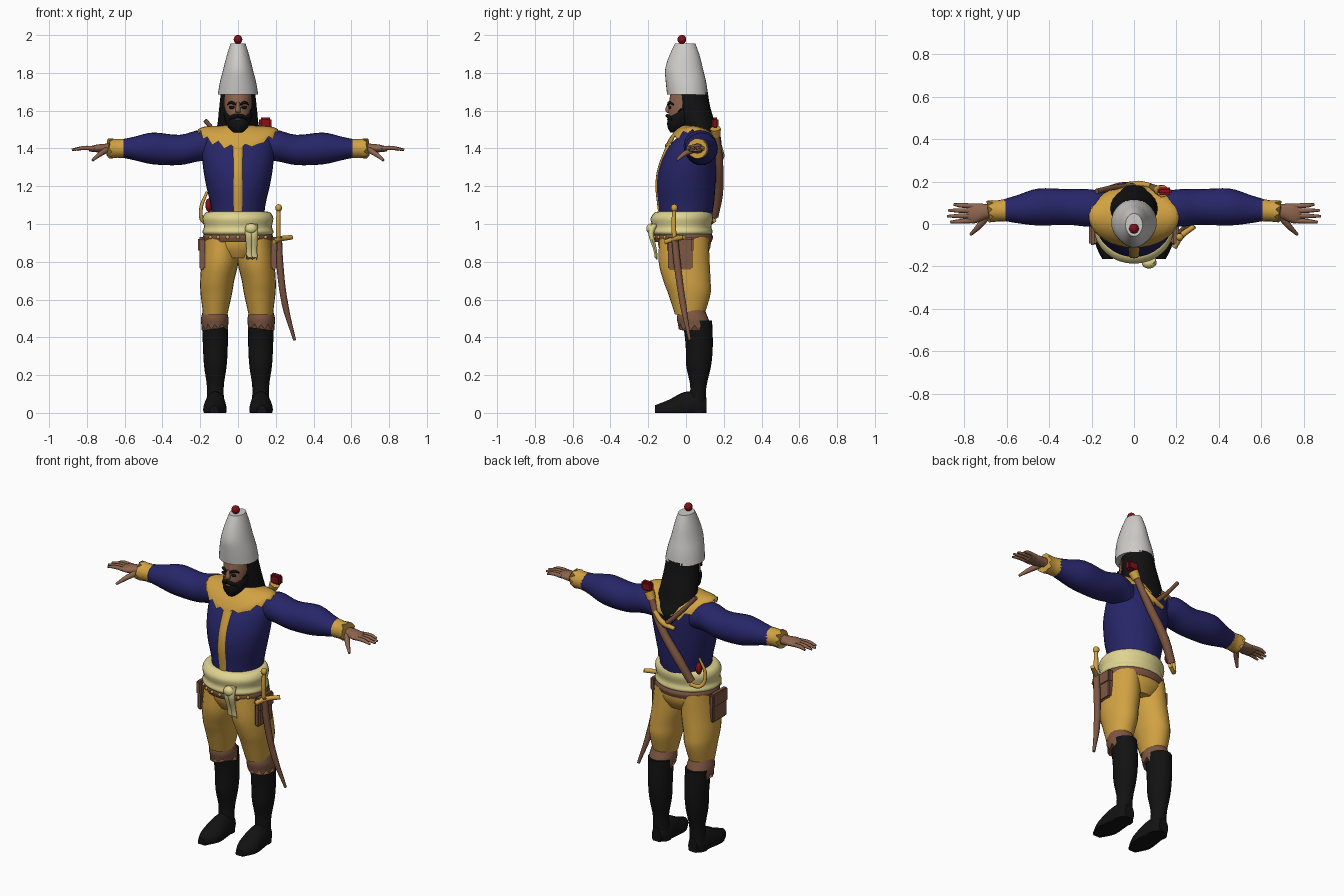
import bpy, bmesh, math
from mathutils import Vector

cube = bpy.data.objects.get("Cube")
if cube:
    bpy.data.objects.remove(cube, do_unlink=True)


def material(name, red, green, blue):
    mat = bpy.data.materials.new(name)
    mat.use_nodes = True
    colour = (red, green, blue, 1)
    mat.diffuse_color = colour
    shader = mat.node_tree.nodes["Principled BSDF"]
    shader.inputs["Base Color"].default_value = colour
    shader.inputs["Roughness"].default_value = .9
    return mat


white = material("off_white", .62, .6, .58)
scarlet = material("dark_red", .22, .006, .009)
navy = material("navy_blue", .02, .019, .14)
gold = material("golden_yellow", .64, .36, .055)
cream = material("pale_cream", .74, .66, .28)
leather = material("brown_leather", .21, .095, .055)
skin = material("tan_skin", .27, .13, .075)
black = material("soft_black", .006, .006, .006)


def finish(obj, mat, mirror):
    bpy.context.collection.objects.link(obj)
    obj.data.materials.append(mat)
    if mirror:
        obj.modifiers.new("mirror", "MIRROR")
    return obj


def mesh_object(name, mat, bm, mirror=False, angle=50):
    bmesh.ops.recalc_face_normals(bm, faces=bm.faces)
    data = bpy.data.meshes.new(name)
    bm.to_mesh(data)
    bm.free()
    obj = finish(bpy.data.objects.new(name, data), mat, mirror)
    bpy.ops.object.select_all(action="DESELECT")
    obj.select_set(True)
    bpy.context.view_layer.objects.active = obj
    bpy.ops.object.shade_smooth_by_angle(angle=math.radians(angle))
    return obj


def smooth_rings(rings, steps):
    """Catmull-Rom interpolation between the given rings."""
    result = []
    last = len(rings) - 1
    for i in range(last):
        a, b, c, d = (rings[max(0, min(last, i + k))] for k in (-1, 0, 1, 2))
        for s in range(steps):
            t = s / steps
            result.append([q + t / 2 * (r - p + t * (2*p - 5*q + 4*r - w + t * (3*(q - r) + w - p)))
                           for p, q, r, w in zip(a, b, c, d)])
    return result + [list(rings[last])]


def loft(name, mat, rings, axis="z", sides=24, steps=4, jag=0, lift=0, cap=True, mirror=False):
    """Skin elliptical rings: two centre values, position on axis, two radii."""
    bm = bmesh.new()
    loops = []
    rows = smooth_rings(rings, steps)
    for row, (ca, cb, along, ra, rb) in enumerate(rows):
        loop = []
        for i in range(sides):
            turn = math.tau * i / sides
            a, b = ca + ra * math.cos(turn), cb + rb * math.sin(turn)
            t = along
            if row == len(rows) - 1:
                t += jag * (i % 2 + math.sin(i * i) / 2)
            x, y, z = {"x": (t, a, b), "y": (a, t, b), "z": (a, b, t)}[axis]
            loop.append(bm.verts.new((x, y, max(0, z + lift * x * x))))
        loops.append(loop)
    for low, high in zip(loops, loops[1:]):
        for i in range(sides):
            j = (i + 1) % sides
            bm.faces.new((low[i], low[j], high[j], high[i]))
    if cap:
        bm.faces.new(loops[0])
        bm.faces.new(loops[-1])
    return mesh_object(name, mat, bm, mirror)


def rod(name, mat, points, radii, mirror=False):
    """Round rod along a smooth path, one radius per point."""
    curve = bpy.data.curves.new(name, "CURVE")
    curve.dimensions = "3D"
    curve.bevel_depth = 1
    curve.bevel_resolution = 2
    curve.resolution_u = 6
    curve.use_fill_caps = True
    spline = curve.splines.new("BEZIER")
    spline.bezier_points.add(len(points) - 1)
    for knot, place, radius in zip(spline.bezier_points, points, radii):
        knot.co = place
        knot.radius = radius
        knot.handle_left_type = knot.handle_right_type = "AUTO"
    return finish(bpy.data.objects.new(name, curve), mat, mirror)


def ball(name, mat, place, size, mirror=False):
    bm = bmesh.new()
    bmesh.ops.create_uvsphere(bm, u_segments=16, v_segments=10, radius=1)
    bmesh.ops.scale(bm, vec=Vector(size), verts=bm.verts)
    bmesh.ops.translate(bm, vec=Vector(place), verts=bm.verts)
    return mesh_object(name, mat, bm, mirror)


def box(name, mat, place, size, mirror=False):
    bm = bmesh.new()
    bmesh.ops.create_cube(bm, size=1)
    bmesh.ops.scale(bm, vec=Vector(size), verts=bm.verts)
    bmesh.ops.translate(bm, vec=Vector(place), verts=bm.verts)
    bmesh.ops.bevel(bm, geom=bm.edges, offset=min(size) / 4, segments=2, affect="EDGES")
    return mesh_object(name, mat, bm, mirror)


# Legs and feet
loft("boots", black, [(.123, .06, .49, .068, .078), (.12, .07, .36, .066, .072), (.12, .067, .25, .06, .066),
                      (.12, .065, .13, .044, .042), (.12, .055, 0, .052, .05)], mirror=True)
loft("shoes", black, [(.12, .03, .108, .03, .05), (.12, .03, .06, .052, .08), (.121, .025, -.01, .058, .085),
                      (.123, .015, -.09, .06, .055), (.125, .01, -.165, .025, .03)], "y", mirror=True)
loft("knee_bands", leather, [(.123, .03, .545, .062, .07), (.123, .035, .5, .073, .083),
                             (.123, .045, .465, .071, .086)], jag=-.02, mirror=True)
loft("breeches_legs", gold, [(.088, -.01, .93, .088, .13), (.095, -.01, .8, .097, .135), (.11, .005, .7, .09, .125),
                             (.115, .018, .63, .083, .112), (.12, .02, .52, .064, .078)], mirror=True)
loft("breeches_seat", gold, [(0, -.01, .96, .172, .14), (0, -.008, .88, .176, .138), (0, -.008, .82, .1, .11)])

# Coat
loft("coat_body", navy, [(0, -.005, 1, .135, .135), (0, 0, 1.1, .145, .147), (0, 0, 1.2, .168, .156),
                         (0, .01, 1.3, .185, .153), (0, .035, 1.4, .19, .132), (0, .055, 1.46, .17, .1),
                         (0, .06, 1.5, .09, .07)], sides=32)
loft("sleeves", navy, [(.075, 1.4, .12, .07, .07), (.075, 1.415, .2, .088, .082), (.08, 1.392, .31, .084, .08),
                       (.08, 1.4, .45, .087, .084), (.07, 1.4, .55, .066, .062), (.065, 1.4, .63, .047, .045)],
     "x", mirror=True)
loft("cuffs", gold, [(.065, 1.4, .605, .054, .052), (.062, 1.4, .64, .05, .05), (.06, 1.4, .67, .052, .054)],
     "x", sides=18, jag=.018, mirror=True)
loft("front_placket", gold, [(0, -.125, 1.03, .028, .02), (0, -.136, 1.1, .028, .016), (0, -.146, 1.2, .028, .016),
                             (0, -.133, 1.3, .028, .016), (0, -.087, 1.42, .028, .016)], sides=12)
loft("ragged_collar", gold, [(0, .025, 1.515, .065, .065), (0, .035, 1.485, .13, .1), (0, .037, 1.45, .18, .128),
                             (0, .035, 1.41, .213, .147)], sides=36, jag=-.02, lift=2, cap=False)

# Sash and belt
loft("belt", leather, [(0, -.015, .905, .178, .15), (0, -.015, .93, .186, .158), (0, -.015, .95, .18, .15)])
loft("waist_sash", cream, [(0, -.02, .935, .165, .14), (0, -.022, .955, .188, .163), (0, -.022, .985, .18, .157),
                           (0, -.022, 1.03, .187, .165), (0, -.015, 1.06, .172, .15), (0, -.01, 1.067, .14, .13)],
     sides=32)
for x in (.06, .085):
    loft("sash_tail", cream, [(x, -.165, 1, .018, .02), (x, -.185, .95, .022, .016), (x, -.165, .87, .016, .01),
                              (x, -.158, .83, .018, .008)], sides=10, jag=-.015)
ball("sash_knot", cream, (.07, -.185, .975), (.033, .025, .028))
for i in range(-3, 4):
    turn = i * .3
    ball("belt_stud", gold, (.186 * math.sin(turn), -.015 - .158 * math.cos(turn), .93), (.01, .008, .01))
box("belt_pouches", leather, (.19, -.03, .84), (.03, .13, .16), mirror=True)
box("pouch_flaps", leather, (.194, -.03, .89), (.034, .14, .08), mirror=True)

# Hands
loft("palms", skin, [(.06, 1.4, .63, .03, .03), (.06, 1.4, .69, .034, .026), (.05, 1.4, .75, .047, .02),
                     (.05, 1.396, .79, .04, .012)], "x", sides=16, mirror=True)
for i, reach in enumerate((.85, .875, .88, .865)):
    y = .085 - .023 * i
    rod("fingers", skin, [(.76, y, 1.4), (.82, y * 1.1 - .005, 1.402), (reach, y * 1.2 - .01, 1.393)],
        (.012, .011, .006), mirror=True)
rod("thumbs", skin, [(.69, .04, 1.395), (.73, -.01, 1.37), (.77, -.05, 1.337)], (.018, .014, .007), mirror=True)

# Head, beard and hair
loft("head", skin, [(0, .03, 1.46, .055, .055), (0, .01, 1.51, .05, .065), (0, -.005, 1.56, .064, .085),
                    (0, 0, 1.63, .073, .092), (0, .01, 1.7, .074, .09)])
loft("nose", skin, [(0, -.083, 1.645, .008, .012), (0, -.093, 1.605, .014, .018), (0, -.088, 1.588, .012, .012)],
     sides=10)
ball("eyes", black, (.032, -.086, 1.617), (.016, .008, .009), mirror=True)
rod("eyebrows", black, [(.012, -.094, 1.632), (.035, -.088, 1.643), (.056, -.066, 1.632)], (.006, .008, .004),
    mirror=True)
loft("beard", black, [(0, -.055, 1.485, .025, .028), (0, -.04, 1.515, .054, .058), (0, -.018, 1.555, .07, .079),
                      (0, .004, 1.59, .076, .084)], jag=.015)
rod("moustache", black, [(0, -.1, 1.574), (.025, -.094, 1.57), (.05, -.075, 1.55)], (.009, .01, .004), mirror=True)
ball("lips", skin, (0, -.094, 1.554), (.016, .008, .005))
loft("long_hair", black, [(0, .03, 1.7, .09, .085), (0, .04, 1.63, .098, .086), (0, .06, 1.55, .106, .088),
                          (0, .085, 1.48, .112, .078), (0, .135, 1.42, .08, .048), (0, .165, 1.35, .015, .012)])

# Tall cap
loft("tall_cap", white, [(0, .008, 1.685, .107, .108), (0, 0, 1.75, .096, .107), (0, -.01, 1.82, .078, .1),
                         (0, -.008, 1.89, .06, .081), (0, -.004, 1.955, .04, .054)], sides=32)
ball("cap_bobble", scarlet, (0, -.022, 1.977), (.023, .023, .024))

# Sabre at the left hip
rod("sabre_scabbard", leather, [(.215, -.06, .93), (.222, -.045, .78), (.25, -.015, .57), (.3, .02, .385)],
    (.019, .02, .018, .008))
rod("sabre_grip", gold, [(.215, -.06, .9), (.213, -.065, 1), (.215, -.062, 1.07)], (.012, .014, .011))
ball("sabre_pommel", gold, (.215, -.062, 1.085), (.018, .018, .02))
rod("sabre_crossguard", gold, [(.19, -.11, .905), (.22, -.06, .92), (.285, -.01, .93)], (.013, .015, .012))

# Gear slung across the back
rod("back_sheath", leather, [(.13, .158, 1.5), (.04, .175, 1.32), (-.07, .17, 1.16), (-.14, .15, 1.04)],
    (.018, .022, .026, .022))
rod("sheath_throat", gold, [(.135, .155, 1.505), (.115, .16, 1.465)], (.03, .024))
box("red_tuft", scarlet, (.145, .155, 1.535), (.065, .035, .055))
rod("back_sword_grip", leather, [(-.175, .155, 1.55), (-.08, .175, 1.44), (.02, .18, 1.34)], (.012, .012, .014))
rod("back_crossguard", gold, [(-.05, .18, 1.34), (.02, .188, 1.36), (.08, .18, 1.41)], (.012, .016, .012))
rod("curved_hook", gold, [(-.13, .15, 1.02), (-.18, .12, 1.01), (-.197, .1, 1.07), (-.165, .11, 1.17)],
    (.012, .011, .01, .007))
ball("hook_tassel", scarlet, (-.155, .1, 1.1), (.018, .018, .035))
